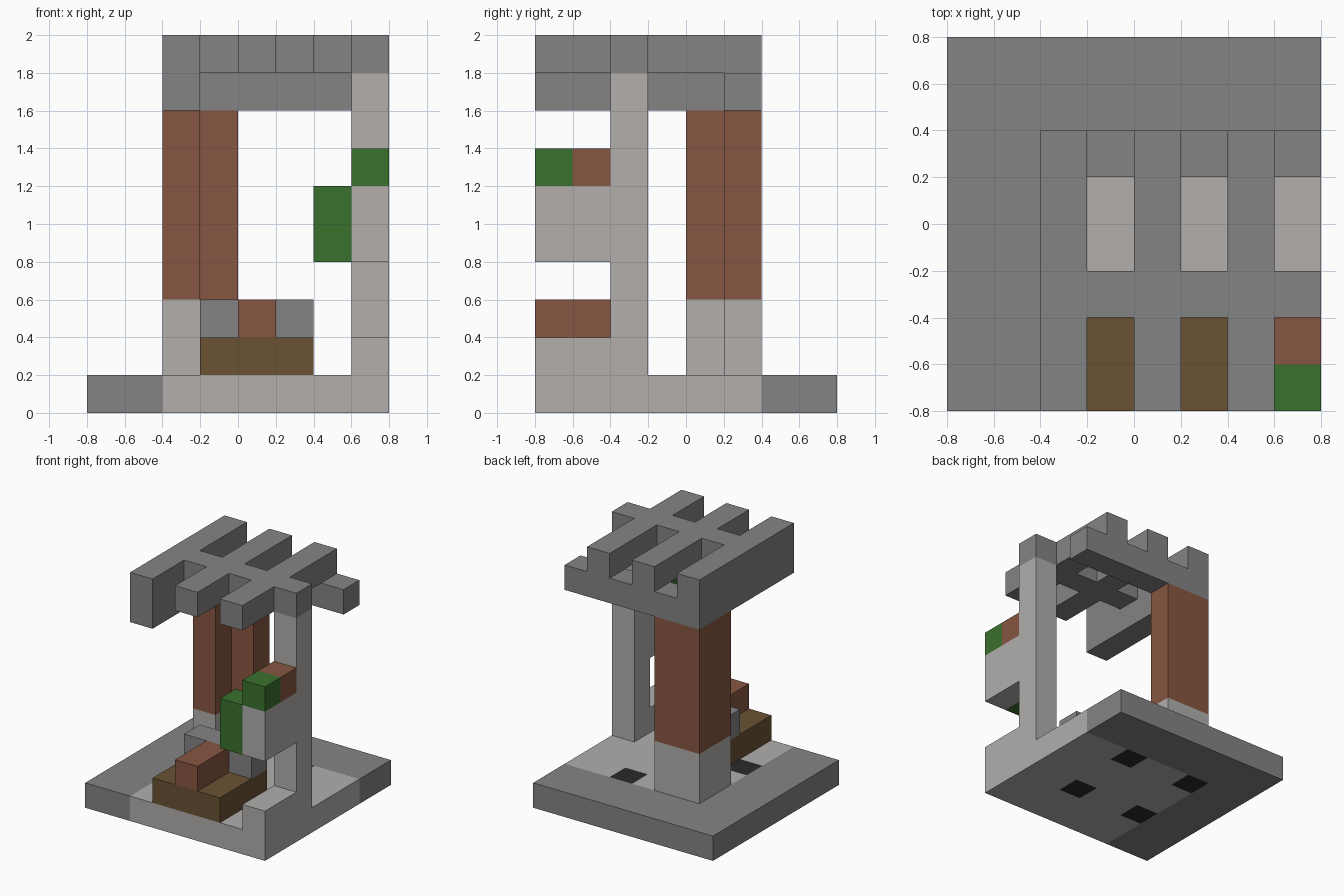
import bpy
import bmesh
from itertools import product
from mathutils import Vector

cube = bpy.data.objects.get("Cube")
if cube:
    bpy.data.objects.remove(cube, do_unlink=True)

U = 0.2                          # edge of one block
ORIGIN = Vector((-4, -4, 0))     # block coordinates start at the front left floor corner


def material(name, rgb):
    m = bpy.data.materials.new(name)
    m.use_nodes = True
    m.diffuse_color = (*rgb, 1)
    m.node_tree.nodes["Principled BSDF"].inputs["Base Color"].default_value = (*rgb, 1)
    return m


stone = material("grey stone", (0.231, 0.231, 0.231))
pale = material("pale stone", (0.445, 0.429, 0.413))
brick = material("red brick", (0.242, 0.093, 0.053))
leaf = material("leaf green", (0.042, 0.162, 0.026))
wood = material("brown wood", (0.144, 0.084, 0.033))
black = material("black stone", (0.023, 0.023, 0.023))


def box(x, y, z):
    """Set of blocks covering the half-open ranges x, y and z."""
    return set(product(range(*x), range(*y), range(*z)))


def build(name, mat, cells):
    """Make one closed shell around a set of blocks."""
    bm = bmesh.new()
    for cell in cells:
        for axis, side in product(range(3), (0, 1)):
            step = Vector((0, 0, 0))
            step[axis] = 2 * side - 1
            if tuple(int(c) for c in Vector(cell) + step) in cells:
                continue
            a, b = Vector((0, 0, 0)), Vector((0, 0, 0))
            a[(axis + 1) % 3] = b[(axis + 2) % 3] = 1
            start = Vector(cell) + ORIGIN
            start[axis] += side
            ring = [start, start + a, start + a + b, start + b]
            if not side:
                ring.reverse()
            bm.faces.new([bm.verts.new(p * U) for p in ring])
    bmesh.ops.remove_doubles(bm, verts=bm.verts, dist=0.001)
    mesh = bpy.data.meshes.new(name)
    bm.to_mesh(mesh)
    bm.free()
    mesh.materials.append(mat)
    obj = bpy.data.objects.new(name, mesh)
    bpy.context.collection.objects.link(obj)


# Floor: pale paving with four black tiles, edged by a grey path
tiles = {(x, y, 0) for x in (2, 5) for y in (2, 5)}
paving = box((2, 8), (0, 6), (0, 1))
build("floor_tiles", black, tiles)
build("floor_paving", pale, paving - tiles)
build("floor_path", stone, box((0, 8), (0, 8), (0, 1)) - paving)

# Corner pillar with an L-shaped plan
def corner(z):
    return box((2, 3), (4, 6), z) | box((3, 4), (5, 6), z)

build("pillar_foot", pale, corner((1, 3)))
build("pillar_shaft", brick, corner((3, 8)))

# Slender post with a low wall and a bracket
build("post", pale, box((7, 8), (2, 3), (1, 9)))
build("low_wall", pale, box((7, 8), (0, 2), (1, 2)))
build("bracket", pale, box((7, 8), (0, 2), (4, 6)))
build("bracket_brick", brick, box((7, 8), (1, 2), (6, 7)))
build("leaves", leaf, box((7, 8), (0, 1), (6, 7)) | box((6, 7), (0, 1), (4, 6)))

# Wooden platform with a stone back and a brick centre
build("platform", wood, box((3, 6), (0, 3), (1, 2)))
build("platform_back", stone, box((3, 6), (2, 3), (2, 3)))
build("platform_brick", brick, box((4, 5), (0, 2), (2, 3)))

# Roof: rafters over a cross beam, carried by a side beam and a rear beam
roof = box((2, 8), (2, 3), (9, 10))
for x in (2, 4, 6):
    roof |= box((x, x + 1), (0, 6), (9, 10))
roof |= box((2, 3), (0, 6), (8, 9))
roof |= box((2, 8), (5, 6), (8, 9))
build("roof_lattice", stone, roof)
